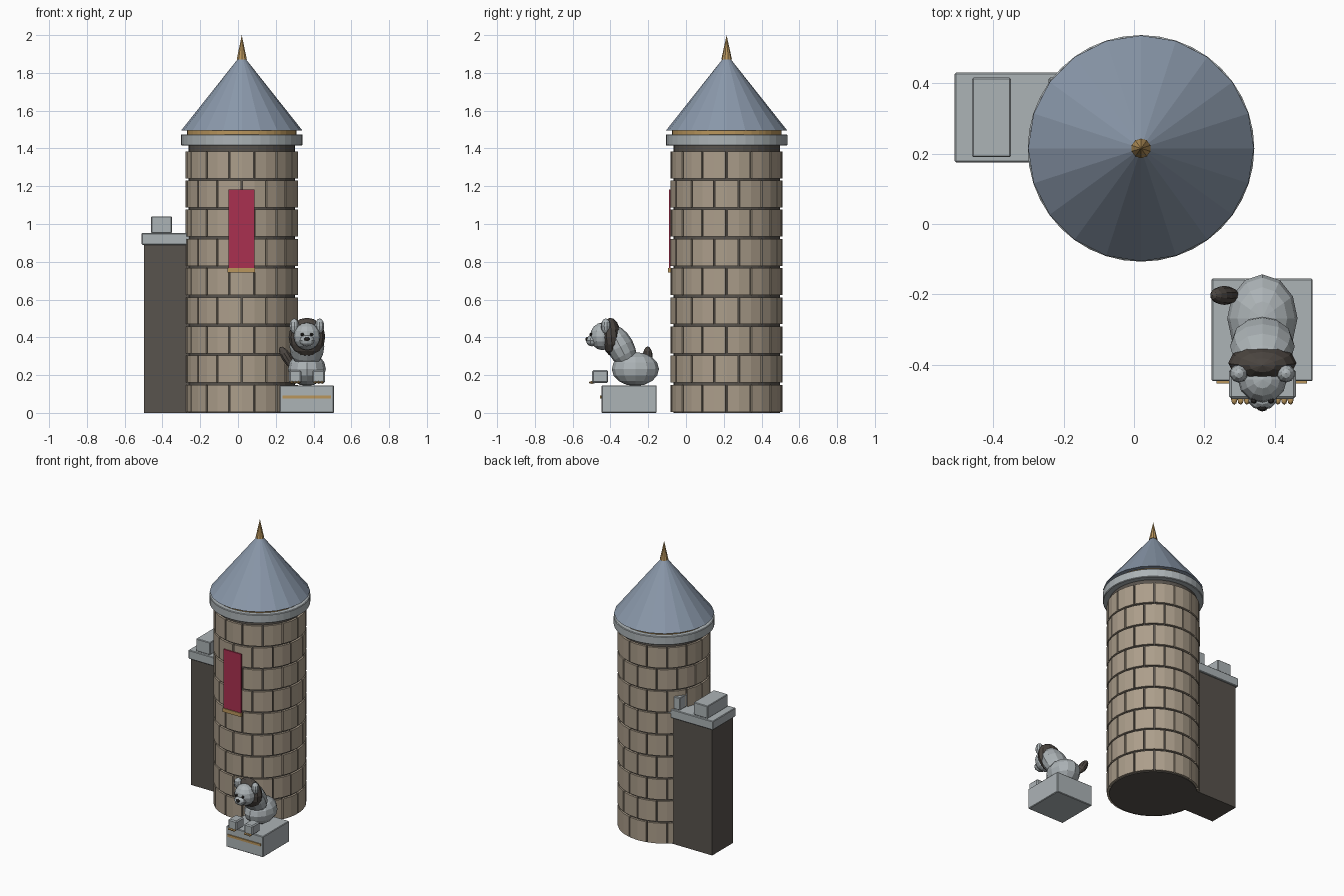
import bpy, bmesh, math
from mathutils import Matrix, Vector

if "Cube" in bpy.data.objects:
    bpy.data.objects.remove(bpy.data.objects["Cube"])


def material(name, rgb):
    m = bpy.data.materials.new(name)
    m.diffuse_color = (*[(c / 255 / 12.92) if c < 11 else ((c / 255 + 0.055) / 1.055) ** 2.4 for c in rgb], 1)
    m.use_nodes = True
    m.node_tree.nodes["Principled BSDF"].inputs["Base Color"].default_value = m.diffuse_color
    return m


TAN = material("tan stone", (172, 158, 139))
MORTAR = material("dark mortar", (88, 83, 77))
GREY = material("pale grey stone", (172, 179, 182))
SLATE = material("blue slate", (138, 152, 170))
GOLD = material("gold", (186, 150, 92))
RED = material("crimson cloth", (170, 48, 80))
DARK = material("dark mane", (76, 70, 65))
BLACK = material("near black", (40, 38, 37))
TX, TY = 0.02, 0.215          # tower axis
LX = 0.365                    # statue centre line


def finish(name, bm, mat, bevel=0):
    me = bpy.data.meshes.new(name)
    bmesh.ops.recalc_face_normals(bm, faces=bm.faces[:])
    bm.to_mesh(me)
    bm.free()
    me.materials.append(mat)
    ob = bpy.data.objects.new(name, me)
    bpy.context.collection.objects.link(ob)
    if bevel:
        mod = ob.modifiers.new("edge bevel", 'BEVEL')
        mod.width, mod.segments = bevel, 1
    return ob


def box(name, lo, hi, mat, bevel=0):
    lo, hi = Vector(lo), Vector(hi)
    bm = bmesh.new()
    bmesh.ops.create_cube(bm, size=1, matrix=Matrix.Translation((lo + hi) / 2) @ Matrix.Diagonal((*(hi - lo), 1)))
    return finish(name, bm, mat, bevel)


def cone(name, centre, r1, r2, z1, z2, sides, mat, bevel=0):
    bm = bmesh.new()
    bmesh.ops.create_cone(bm, cap_ends=True, segments=sides, radius1=r1, radius2=r2, depth=z2 - z1,
                          matrix=Matrix.Translation((*centre, (z1 + z2) / 2)))
    return finish(name, bm, mat, bevel)


def ball(name, centre, radii, mat, axis='X', tilt=0, u=12, v=8):
    bm = bmesh.new()
    bmesh.ops.create_uvsphere(bm, u_segments=u, v_segments=v, radius=1,
                              matrix=Matrix.Translation(centre) @ Matrix.Rotation(math.radians(tilt), 4, axis)
                              @ Matrix.Diagonal((*radii, 1)))
    return finish(name, bm, mat)


# Tower core and staggered stone courses
cone("tower_core", (TX, TY), 0.282, 0.282, 0, 1.42, 40, MORTAR)
COURSES, BLOCKS, PITCH = 9, 14, 0.1545
bm = bmesh.new()
for row in range(COURSES):
    z0 = row * PITCH + 0.006
    for i in range(BLOCKS):
        mid = -math.pi / 2 + (i + 0.5 * (row % 2)) * math.tau / BLOCKS
        half = math.pi / BLOCKS - 0.016
        ring = [(r, mid + s * half) for r, s in
                ((0.265, -1), (0.297, -1), (0.297, 0), (0.297, 1), (0.265, 1), (0.265, 0))]
        lower, upper = [[bm.verts.new((TX + r * math.cos(a), TY + r * math.sin(a), z)) for r, a in ring]
                        for z in (z0, z0 + PITCH - 0.012)]
        bm.faces.new(lower[::-1])
        bm.faces.new(upper)
        for k in range(6):
            n = (k + 1) % 6
            bm.faces.new((lower[k], lower[n], upper[n], upper[k]))
finish("stone_courses", bm, TAN)

# Cornice, trim, roof and finial
cone("cornice", (TX, TY), 0.322, 0.322, 1.415, 1.475, 40, GREY, 0.004)
cone("roof_trim", (TX, TY), 0.29, 0.29, 1.47, 1.497, 40, GOLD)
cone("roof", (TX, TY), 0.321, 0, 1.495, 1.9, 20, SLATE)
cone("finial", (TX, TY), 0.028, 0, 1.872, 2.0, 10, GOLD)

# Side wall with coping and merlons
box("side_wall", (-0.497, 0.188, 0), (-0.15, 0.418, 0.89), MORTAR)
box("wall_coping", (-0.51, 0.175, 0.89), (-0.14, 0.43, 0.952), GREY, 0.004)
for x in (-0.46, -0.243):
    box("merlon", (x, 0.19, 0.952), (x + 0.11, 0.416, 1.04), GREY, 0.004)

# Hanging banner
box("banner", (-0.05, -0.09, 0.765), (0.087, -0.082, 1.182), RED)
box("banner_hem", (-0.055, -0.095, 0.742), (0.09, -0.08, 0.768), GOLD)

# Plinth with gold inlay
box("plinth", (0.22, -0.447, 0), (0.508, -0.155, 0.146), GREY, 0.004)
box("plinth_inlay", (0.235, -0.454, 0.076), (0.492, -0.446, 0.092), GOLD)

# Seated lion: body, mane and head
ball("haunches", (LX, -0.268, 0.232), (0.1, 0.125, 0.09), GREY)
ball("chest", (LX, -0.348, 0.35), (0.092, 0.072, 0.125), GREY, tilt=28)
ball("mane", (LX, -0.395, 0.402), (0.097, 0.052, 0.102), DARK, tilt=4)
ball("head", (LX, -0.442, 0.405), (0.07, 0.066, 0.073), GREY)
ball("muzzle", (LX, -0.497, 0.382), (0.042, 0.032, 0.03), GREY, u=10, v=6)
ball("nose", (LX, -0.522, 0.39), (0.016, 0.011, 0.012), BLACK, u=8, v=6)

# Paired features
for s in (-1, 1):
    ball("ear", (LX + s * 0.067, -0.425, 0.46), (0.026, 0.026, 0.04), GREY, u=10, v=6)
    ball("eye", (LX + s * 0.025, -0.503, 0.415), (0.009, 0.008, 0.009), BLACK, u=8, v=6)
    px = LX + s * 0.062
    box("paw", (px - 0.033, -0.497, 0.158), (px + 0.033, -0.412, 0.226), GREY, 0.007)
    for k in (-1, 0, 1):
        ball("claw", (px + k * 0.018, -0.498, 0.161), (0.009, 0.016, 0.007), GOLD, u=8, v=6)

# Tail tuft
ball("tail_tuft", (0.257, -0.203, 0.295), (0.027, 0.027, 0.064), DARK, axis='Y', tilt=-32, u=10)
